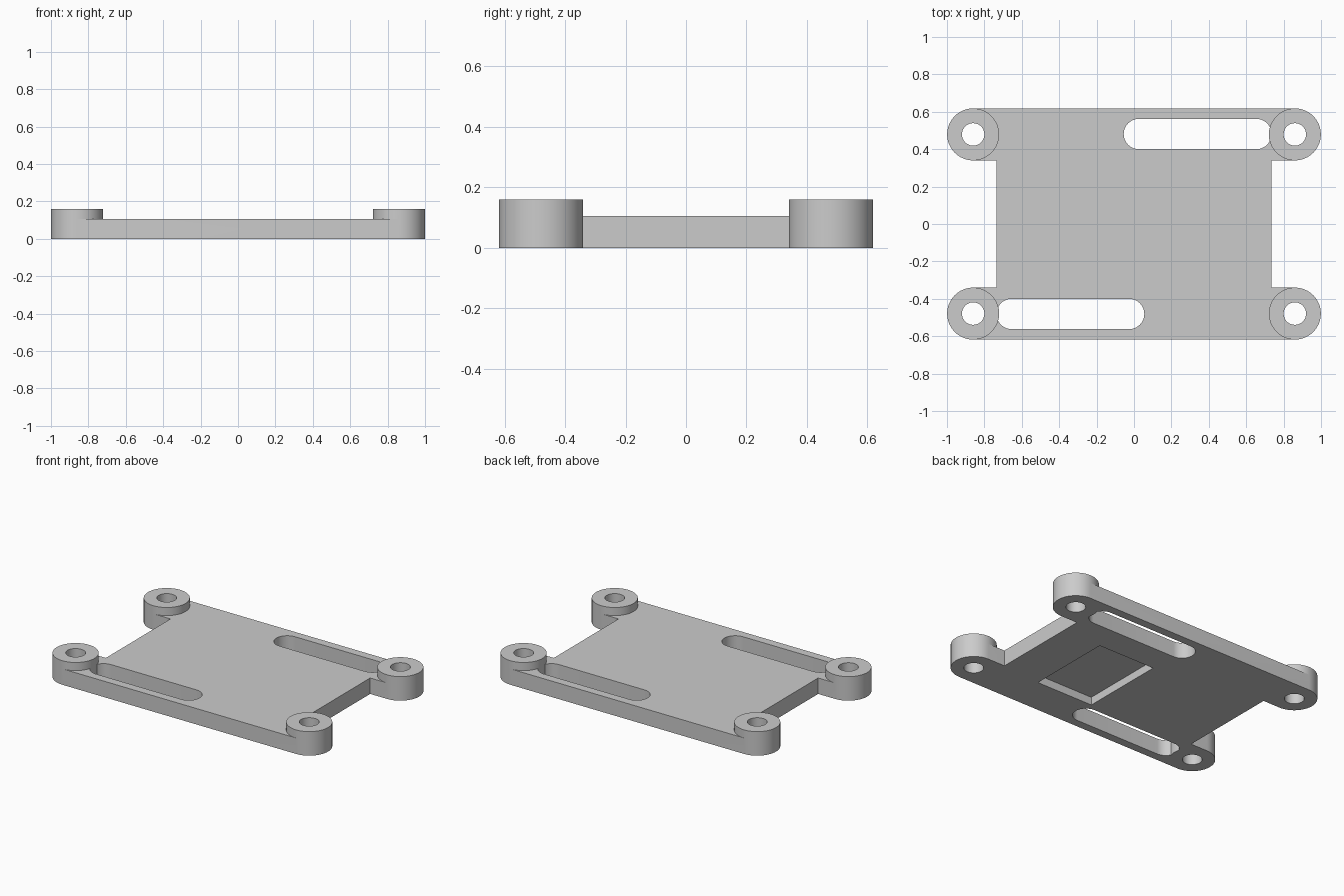
import bpy
import bmesh
import math
from mathutils import Matrix, Vector

cube = bpy.data.objects.get("Cube")
if cube:
    bpy.data.objects.remove(cube, do_unlink=True)

PLATE_H, BOSS_H = 0.106, 0.16
BOSS_X, BOSS_Y, BOSS_R, HOLE_R = 0.86, 0.479, 0.139, 0.06
CORNERS = [(sx * BOSS_X, sy * BOSS_Y) for sx in (-1, 1) for sy in (-1, 1)]

grey = bpy.data.materials.new("plain grey")
grey.use_nodes = True
colour = (0.6, 0.6, 0.6, 1)
grey.diffuse_color = colour
grey.node_tree.nodes["Principled BSDF"].inputs["Base Color"].default_value = colour


def prism(name, outline, z0, z1):
    """Extrude a closed xy outline from z0 to z1."""
    bm = bmesh.new()
    face = bm.faces.new([bm.verts.new((x, y, z0)) for x, y in outline])
    top = bmesh.ops.extrude_face_region(bm, geom=[face])["geom"]
    verts = [v for v in top if isinstance(v, bmesh.types.BMVert)]
    bmesh.ops.translate(bm, verts=verts, vec=(0, 0, z1 - z0))
    bmesh.ops.recalc_face_normals(bm, faces=bm.faces)
    mesh = bpy.data.meshes.new(name)
    bm.to_mesh(mesh)
    bm.free()
    mesh.materials.append(grey)
    obj = bpy.data.objects.new(name, mesh)
    bpy.context.collection.objects.link(obj)
    return obj


def arc(cx, cy, r, start, sweep, n):
    angles = [math.radians(start + sweep * i / n) for i in range(n + 1)]
    return [(cx + r * math.cos(a), cy + r * math.sin(a)) for a in angles]


def circle(cx, cy, r, n=64):
    return arc(cx, cy, r, 0, 360, n)[:-1]


def slot(x0, x1, cy, r):
    return arc(x1 - r, cy, r, -90, 180, 24) + arc(x0 + r, cy, r, 90, 180, 24)


def combine(target, tool, operation):
    """Apply a boolean and discard the tool."""
    mod = target.modifiers.new(operation.lower(), "BOOLEAN")
    mod.object, mod.operation, mod.solver = tool, operation, "EXACT"
    bpy.context.view_layer.objects.active = target
    bpy.ops.object.modifier_apply(modifier=mod.name)
    bpy.data.objects.remove(tool, do_unlink=True)


# Plate outline: one rounded ear per corner, notched between ears at each side
NOTCH_X = 0.735
quarter = [(NOTCH_X, BOSS_Y - BOSS_R)] + arc(BOSS_X, BOSS_Y, BOSS_R, -90, 180, 32)
mirror_x = [(-x, y) for x, y in reversed(quarter)]
upper = quarter + mirror_x
outline = upper + [(-x, -y) for x, y in upper]
plate = prism("mounting_plate", outline, 0, PLATE_H)

# Long slots, placed with half-turn symmetry
for s in (1, -1):
    x0, x1 = sorted((-0.055 * s, 0.735 * s))
    combine(plate, prism("slot_cutter", slot(x0, x1, 0.481 * s, 0.081), -0.1, 0.3), "DIFFERENCE")

# Shallow rectangular pocket in the underside
pocket = [(0.03, -0.365), (0.45, -0.365), (0.45, 0.215), (0.03, 0.215)]
combine(plate, prism("pocket_cutter", pocket, -0.1, 0.053), "DIFFERENCE")

# Raised bosses with through holes
for x, y in CORNERS:
    combine(plate, prism("boss", circle(x, y, BOSS_R), 0, BOSS_H), "UNION")
for x, y in CORNERS:
    combine(plate, prism("hole_cutter", circle(x, y, HOLE_R, 48), -0.1, 0.3), "DIFFERENCE")

bpy.ops.object.select_all(action="DESELECT")
plate.select_set(True)
bpy.context.view_layer.objects.active = plate
bpy.ops.object.shade_smooth_by_angle(angle=math.radians(30))
